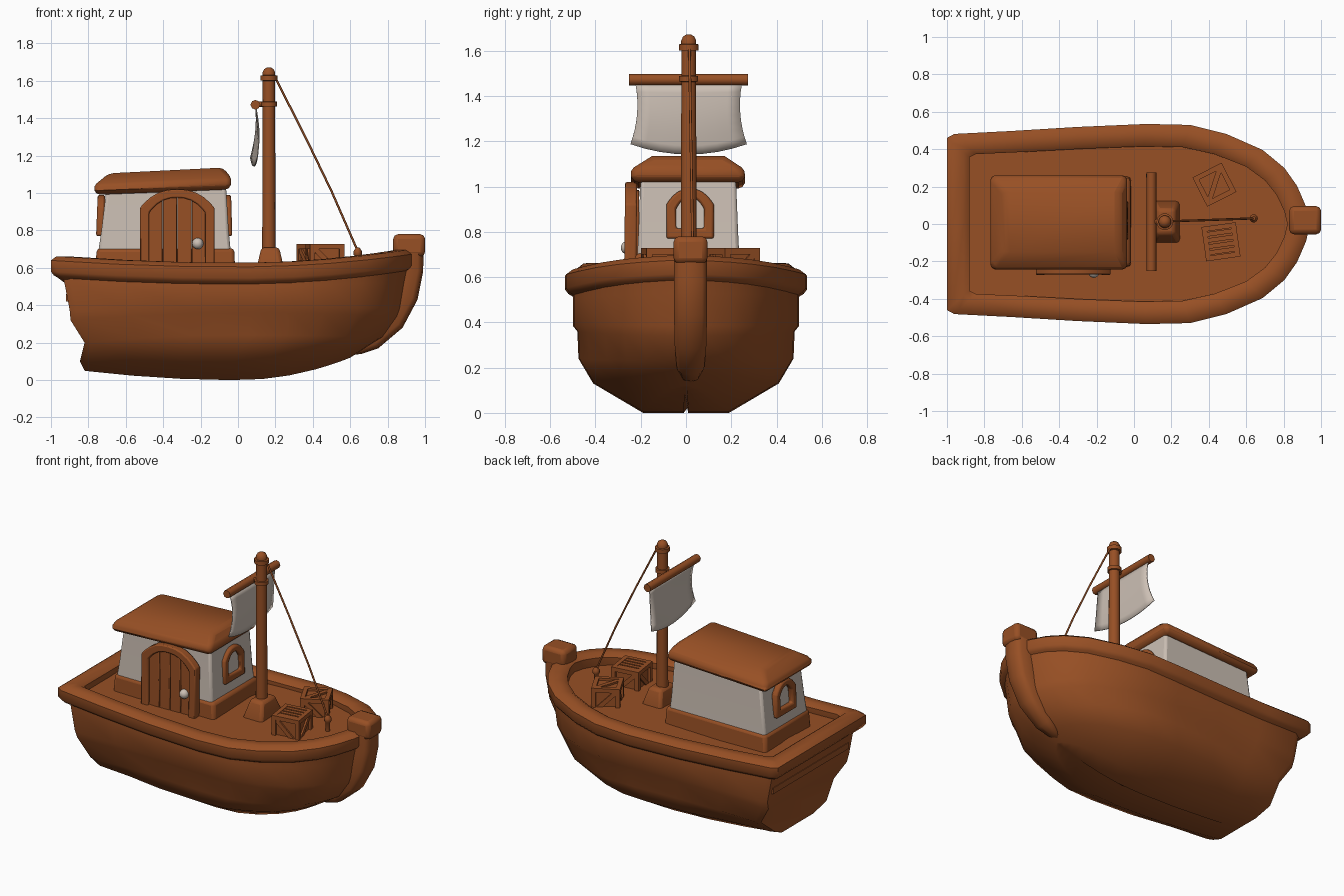
import bpy, bmesh, math
from mathutils import Vector, Matrix

if "Cube" in bpy.data.objects:
    bpy.data.objects.remove(bpy.data.objects["Cube"])


def material(name, rgb):
    m = bpy.data.materials.new(name)
    m.diffuse_color = (*rgb, 1)
    m.use_nodes = True
    m.node_tree.nodes["Principled BSDF"].inputs["Base Color"].default_value = m.diffuse_color
    return m


WOOD = material("brown_wood", (0.31, 0.079, 0.018))
CREAM = material("cream_plaster", (0.60, 0.52, 0.455))


def finish(name, bm, mat=WOOD, bevel=0, segs=2):
    bmesh.ops.recalc_face_normals(bm, faces=bm.faces)
    me = bpy.data.meshes.new(name)
    bm.to_mesh(me)
    bm.free()
    me.materials.append(mat)
    ob = bpy.data.objects.new(name, me)
    bpy.context.collection.objects.link(ob)
    if bevel:
        mod = ob.modifiers.new("soft_edges", 'BEVEL')
        mod.width, mod.segments, mod.angle_limit = bevel, segs, 0.6
    return ob


def loft(name, rings, mat=WOOD, caps=True, wrap=False, bevel=0):
    """Skin a list of closed rings; wrap joins the last ring to the first."""
    bm = bmesh.new()
    vs = [[bm.verts.new(p) for p in r] for r in rings]
    n = len(vs[0])
    for k in range(len(vs) if wrap else len(vs) - 1):
        a, b = vs[k], vs[(k + 1) % len(vs)]
        for i in range(n):
            j = (i + 1) % n
            bm.faces.new((a[i], a[j], b[j], b[i]))
    if caps and not wrap:
        bm.faces.new(vs[0])
        bm.faces.new(vs[-1])
    return finish(name, bm, mat, bevel)


def rect(x0, x1, y0, y1, z, tilt=0):
    return [(x, y, z + tilt * (x + 0.4)) for x, y in ((x0, y0), (x1, y0), (x1, y1), (x0, y1))]


def add_box(bm, centre, size, rot=Matrix()):
    m = Matrix.Translation(centre) @ rot @ Matrix.Diagonal((*size, 1))
    bmesh.ops.create_cube(bm, size=1, matrix=m)


def lathe(name, profile, cx, cy, sides=14, mat=WOOD):
    return loft(name, [[(cx + r * math.cos(2 * math.pi * i / sides),
                         cy + r * math.sin(2 * math.pi * i / sides), z)
                        for i in range(sides)] for r, z in profile], mat)


def tube(name, pts, r):
    cu = bpy.data.curves.new(name, 'CURVE')
    cu.dimensions, cu.bevel_depth, cu.bevel_resolution, cu.use_fill_caps = '3D', r, 2, True
    sp = cu.splines.new('POLY')
    sp.points.add(len(pts) - 1)
    for p, c in zip(sp.points, pts):
        p.co = (*c, 1)
    cu.materials.append(WOOD)
    ob = bpy.data.objects.new(name, cu)
    bpy.context.collection.objects.link(ob)


# Boat outline in plan: (fraction of length, fraction of half width)
HALF = [(0, .86), (.02, .90), (.18, .93), (.36, .97), (.55, 1), (.67, .99), (.77, .90),
        (.87, .74), (.93, .56), (.965, .38), (.99, .17)]
PLAN = HALF + [(1, 0)] + [(u, -w) for u, w in reversed(HALF)] + [(0, 0)]


def outline(xs, xb, hw, z0, bow, stern, taper=1):
    """Plan ring; bow and stern lift its ends, taper narrows the stern."""
    pts = []
    for u, w in PLAN:
        x = xs + (xb - xs) * u
        z = z0 + (bow * (x / xb) ** 2 if x > 0 else stern * (x / xs) ** 2)
        pts.append((x, hw * w * (taper + (1 - taper) * min(1, u / .4)), z))
    return pts


# Hull with a plank step, flat deck and rounded gunwale
loft("hull", [outline(*l) for l in (
    (-.82, .60, .01, 0, .12, .05), (-.82, .60, .19, 0, .12, .05),
    (-.845, .68, .41, .13, .04, -.03, .76),
    (-.82, .78, .475, .24, -.01, -.04, .94), (-.895, .86, .48, .36, -.02, -.04),
    (-.90, .875, .50, .385, 0, -.01), (-.93, .90, .50, .50, .03, .03),
    (-.94, .92, .50, .575, .05, .03))])
loft("deck", [outline(-.92, .88, .46, .42, 0, 0), outline(-.92, .88, .46, .53, .01, -.07),
              outline(-.92, .88, .01, .53, .01, -.07)])
loft("gunwale", [outline(-1 + d, .94 - d, .535 - d, .575 + dz, .07, .035) for d, dz in (
    (0, -.03), (0, .03), (.03, .052), (.09, .052), (.12, .03), (.12, -.03),
    (.10, -.11), (.04, -.065), (.015, -.05))], wrap=True)

# Stem post along the bow and its cap
path = [(.62, .135, .02), (.66, .14, .045), (.75, .17, .06), (.88, .28, .07),
        (.96, .43, .073), (.99, .58, .073), (.992, .72, .073)]
rings = []
for i, (x, z, w) in enumerate(path):
    a, b = path[max(i - 1, 0)], path[min(i + 1, len(path) - 1)]
    t = Vector((b[0] - a[0], 0, b[1] - a[1])).normalized()
    n = Vector((-t.z, 0, t.x))
    rings.append([Vector((x, .02 + s * w, z)) + n * d for d, s in (
        (.12, -1), (.03, -1), (.006, -.7), (0, 0), (.006, .7), (.03, 1), (.12, 1))])
loft("stem_post", rings)
loft("stem_cap", [rect(.83, 1, -.055, .095, .66), rect(.83, 1, -.055, .095, .78)], bevel=.025)

# Cabin: plinth, plastered walls and sloping roof
loft("cabin_plinth", [rect(-.775, -.01, -.235, .265, .44), rect(-.755, -.02, -.225, .245, .705)],
     bevel=.02)
loft("cabin_walls", [rect(-.76, -.03, -.22, .24, .60), rect(-.73, -.05, -.21, .23, .80),
                     rect(-.70, -.065, -.20, .22, 1.05)], CREAM, bevel=.015)
loft("cabin_roof", [rect(-.76, -.045, -.235, .255, 1.005, .04),
                    rect(-.775, -.03, -.25, .265, 1.055, .05),
                    rect(-.69, -.08, -.15, .17, 1.12, .05)], bevel=.026)


# Arched frames for the door and windows
def arch_top(u, w, top, rise):
    return top - rise * min(1, abs(u) / w) ** 2.5


def arch(w, z0, top, rise, steps=12):
    us = [-w * math.cos(math.pi * i / steps) for i in range(steps + 1)]
    return [(-w, z0)] + [(u, arch_top(u, w, top, rise)) for u in us] + [(w, z0)]


def arch_frame(name, outer, inner, depth, place):
    loft(name, [[place(u, v, d) for u, v in prof] for prof, d in (
        (outer, 0), (outer, depth), (inner, depth), (inner, 0))], wrap=True, bevel=.01)


def on_front(u, v, d):
    return (-.325 + u, -.222 + .012 * (v - .5) - d, v)


arch_frame("door_frame", arch(.2, .47, 1.02, .1), arch(.15, .485, .975, .08), .053, on_front)
for i in range(4):  # door planks following the arch
    a, b = -.155 + i * .0775 + .002, -.155 + (i + 1) * .0775 - .002
    prof = [(a, .48), (b, .48)] + [(u, arch_top(u, .16, .985, .08))
                                   for u in (b, (a + b) / 2, a)]
    loft("door_plank", [[on_front(u, v, d) for u, v in prof] for d in (-.01, .034)], bevel=.005)
bm = bmesh.new()
bmesh.ops.create_uvsphere(bm, u_segments=16, v_segments=10, radius=.03,
                          matrix=Matrix.Translation((-.215, -.258, .73)))
finish("door_knob", bm, CREAM)

win = arch(.105, .77, .99, .07), arch(.062, .815, .95, .05)
arch_frame("bow_window", *win, .035, lambda u, v, d: (-.072 + d - .03 * (v - .99), .018 + u, v))
arch_frame("stern_window", *win, .04, lambda u, v, d: (-.71 - d + .04 * (v - .99), .018 + u, v))

# Mast with foot, rings and rounded top
MX, MY = .165, .012
loft("mast_foot", [rect(.10, .245, -.10, .125, .50), rect(.10, .245, -.10, .125, .60),
                   rect(.125, .22, -.055, .08, .71)], bevel=.018)
lathe("mast", [(.036, .6), (.033, 1.60), (.045, 1.602), (.045, 1.628), (.034, 1.63),
               (.034, 1.645), (.026, 1.662), (.01, 1.672)], MX, MY)
lathe("mast_ring", [(.03, 1.462), (.043, 1.464), (.043, 1.488), (.03, 1.49)], MX, MY)

# Yard and the hanging sail
tube("yard", [(.093, -.252, 1.472), (.093, .275, 1.472)], .026)
tube("yard_bracket", [(.093, MY, 1.475), (MX, MY, 1.475)], .014)
bm = bmesh.new()
N, M = 8, 8
grid = []
for j in range(M + 1):
    t = j / M
    half = .235 - .05 * t * (1 - t) + .022 * t * t
    row = []
    for i in range(N + 1):
        s = 2 * i / N - 1
        drop = .31 - .045 * s * s
        x = .1 + .012 * math.sin(math.pi * t) - .012 * t - .018 * t * s
        row.append(bm.verts.new((x, .012 + s * half, 1.452 - drop * t)))
    grid.append(row)
for j in range(M):
    for i in range(N):
        bm.faces.new((grid[j][i], grid[j][i + 1], grid[j + 1][i + 1], grid[j + 1][i]))
sail = finish("sail", bm, CREAM)
sail.modifiers.new("cloth_thickness", 'SOLIDIFY').thickness = .006

# Forestay rope and its deck peg
tube("forestay", [(.20, .015, 1.615), (.36, .02, 1.30), (.50, .025, 1.01), (.64, .03, .69)], .006)
lathe("deck_peg", [(.025, .52), (.014, .56), (.014, .66), (.022, .67), (.022, .69), (.01, .708)],
      .64, .03, 10)


# Crates: core, edge beams, side braces and lid boards
def crate(name, x, y, z, s, turn, lid):
    bm = bmesh.new()
    h, b = s / 2, .027
    add_box(bm, (0, 0, 0), (s - .03,) * 3)
    e = h - b / 2
    for p in (-e, e):
        for q in (-e, e):
            add_box(bm, (0, p, q), (s, b, b))
            add_box(bm, (p, 0, q), (b, s, b))
            add_box(bm, (p, q, 0), (b, b, s))
    long = (s - b) * 1.25
    for p in (-1, 1):
        add_box(bm, (0, p * (h - .01), 0), (long, .012, b), Matrix.Rotation(math.pi / 4, 4, 'Y'))
        add_box(bm, (p * (h - .01), 0, 0), (.012, long, b), Matrix.Rotation(math.pi / 4, 4, 'X'))
    if lid == "brace":
        add_box(bm, (0, 0, h - .01), (long, b, .014), Matrix.Rotation(math.pi / 4, 4, 'Z'))
    else:
        for k in (-1.5, -.5, .5, 1.5):
            add_box(bm, (0, k * .033, h - .01), (s - .05, .024, .014))
    bm.transform(Matrix.Translation((x, y, z)) @ Matrix.Rotation(turn, 4, 'Z'))
    finish(name, bm)


crate("crate_braced", .43, .21, .64, .175, math.radians(27), "brace")
crate("crate_slatted", .465, -.095, .635, .185, math.radians(8), "slats")

# Smooth shading with crisp corners
bpy.ops.object.select_all(action='DESELECT')
for ob in bpy.data.objects:
    if ob.type == 'MESH':
        ob.select_set(True)
        bpy.context.view_layer.objects.active = ob
bpy.ops.object.shade_smooth_by_angle(angle=math.radians(50))
